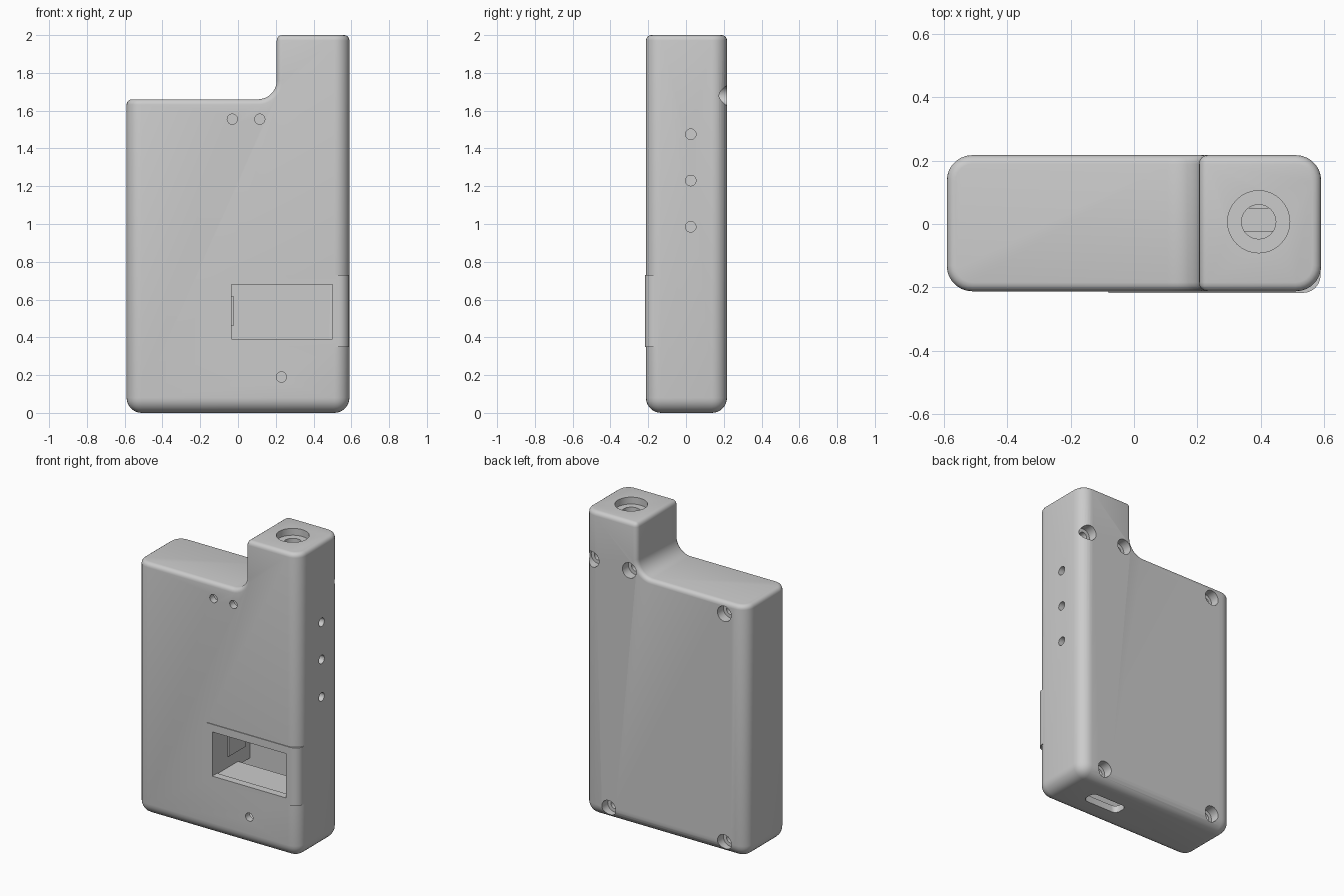
import bpy, bmesh, math
from mathutils import Matrix, Vector

if "Cube" in bpy.data.objects:
    bpy.data.objects.remove(bpy.data.objects["Cube"])


def finish(bm, name):
    bmesh.ops.recalc_face_normals(bm, faces=bm.faces)
    me = bpy.data.meshes.new(name)
    bm.to_mesh(me)
    bm.free()
    ob = bpy.data.objects.new(name, me)
    bpy.context.collection.objects.link(ob)
    return ob


def shell(name, d, edge):
    """Stepped case outline inset by d, extruded in depth and rounded."""
    x0, x1, y0, y1 = -.59 + d, .59 - d, -.212 + d, .217 - d
    pts = [(x0, d), (x1, d), (x1, 2 - d), (.205 + d, 2 - d)]
    for i in range(11):
        a = -math.pi / 20 * i
        pts.append((.105 + (.1 + d) * math.cos(a), 1.76 + (.1 + d) * math.sin(a)))
    pts.append((x0, 1.66 - d))
    bm = bmesh.new()
    f = bm.faces.new([bm.verts.new((x, y0, z)) for x, z in pts])
    r = bmesh.ops.extrude_face_region(bm, geom=[f])
    bmesh.ops.translate(bm, vec=(0, y1 - y0, 0),
                        verts=[v for v in r["geom"] if isinstance(v, bmesh.types.BMVert)])
    bmesh.ops.recalc_face_normals(bm, faces=bm.faces)

    def is_outer(e):
        a, b = e.verts[0].co, e.verts[1].co
        near = lambda p, q: abs(p - q) < 1e-4
        side = near(a.y, b.y) and any(near(a.x, x) and near(b.x, x) for x in (x0, x1))
        return side or (near(a.z, d) and near(b.z, d))
    bmesh.ops.bevel(bm, geom=[e for e in bm.edges if is_outer(e)], offset=.08 - d,
                    segments=7, profile=.5, affect='EDGES')
    if edge:
        sharp = [e for e in bm.edges if e.calc_face_angle(0) > .6]
        bmesh.ops.bevel(bm, geom=sharp, offset=edge, segments=4, profile=.5, affect='EDGES')
    return finish(bm, name)


def box(lo, hi, axis=None, r=0, pick=lambda c: True):
    """Box between two corners; edges along axis may be rounded."""
    lo, hi = Vector(lo), Vector(hi)
    bm = bmesh.new()
    bmesh.ops.create_cube(bm, size=1, matrix=Matrix.Translation((lo + hi) / 2)
                          @ Matrix.Diagonal((*(hi - lo), 1)))
    if r:
        es = [e for e in bm.edges
              if abs((e.verts[0].co - e.verts[1].co).normalized()[axis]) > .9
              and pick((e.verts[0].co + e.verts[1].co) / 2)]
        bmesh.ops.bevel(bm, geom=es, offset=r, segments=6, profile=.5, affect='EDGES')
    return finish(bm, "cutter")


def rod(axis, a, b, r, start, end):
    """Cylinder along axis; a, b are the two remaining coordinates in order."""
    c = [a, b]
    c.insert(axis, (start + end) / 2)
    rot = [Matrix.Rotation(math.pi / 2, 4, 'Y'), Matrix.Rotation(math.pi / 2, 4, 'X'),
           Matrix.Identity(4)][axis]
    bm = bmesh.new()
    bmesh.ops.create_cone(bm, cap_ends=True, segments=32, radius1=r, radius2=r,
                          depth=end - start, matrix=Matrix.Translation(c) @ rot)
    return finish(bm, "cutter")


def combine(ob, tool, op='DIFFERENCE'):
    m = ob.modifiers.new("bool", 'BOOLEAN')
    m.operation, m.solver, m.object = op, 'EXACT', tool
    bpy.context.view_layer.objects.active = ob
    bpy.ops.object.modifier_apply(modifier=m.name)
    bpy.data.objects.remove(tool)


screws = [(.53, 1.68), (.26, 1.68), (-.43, 1.58), (.41, .08), (-.43, .08)]

# Outer case with the slightly raised pad around the window
case = shell("case", 0, .028)
combine(case, box((-.08, -.217, .35), (.588, -.1, .73), 2, .055,
                  lambda c: c.x > .5 and c.y < -.2), 'UNION')

# Cavity, leaving screw bosses, compartment walls and the solid tower top
cavity = shell("cavity", .045, 0)
for x, z in screws:
    combine(cavity, rod(1, x, z, .07, -.3, .3))
combine(cavity, box((.1, -.3, 1.88), (.7, .3, 2.1)))
combine(cavity, box((.1, -.3, 1.80), (.7, -.022, 1.84)))
combine(cavity, box((-.06, -.3, .36), (-.035, .3, .715)))
combine(cavity, box((-.04, -.06, .46), (-.025, .12, .62)))
for z in (.363, .69):
    combine(cavity, box((-.05, -.3, z), (.7, .05, z + .022)))
combine(case, cavity)

# Window in the front
combine(case, box((-.035, -.3, .39), (.5, -.1, .68)))

# Indicator holes in front and button holes on the right
for x, z in [(-.03, 1.555), (.115, 1.555), (.23, .19)]:
    combine(case, rod(1, x, z, .027, -.3, -.12))
for z in (.985, 1.23, 1.475):
    combine(case, rod(0, .025, z, .028, .5, .7))

# Counterbored screw holes in the back
for x, z in screws:
    combine(case, rod(1, x, z, .05, .155, .3))
    combine(case, rod(1, x, z, .027, -.08, .2))

# Stepped socket in the tower top and the port slot in the bottom
combine(case, rod(2, .393, .007, .098, 1.955, 2.1))
combine(case, rod(2, .393, .007, .054, 1.86, 2.0))
combine(case, box((.1, -.05, -.1), (.36, .05, .1), 2, .035))

bpy.ops.object.select_all(action='DESELECT')
case.select_set(True)
bpy.context.view_layer.objects.active = case
bpy.ops.object.shade_smooth_by_angle(angle=math.radians(30))
